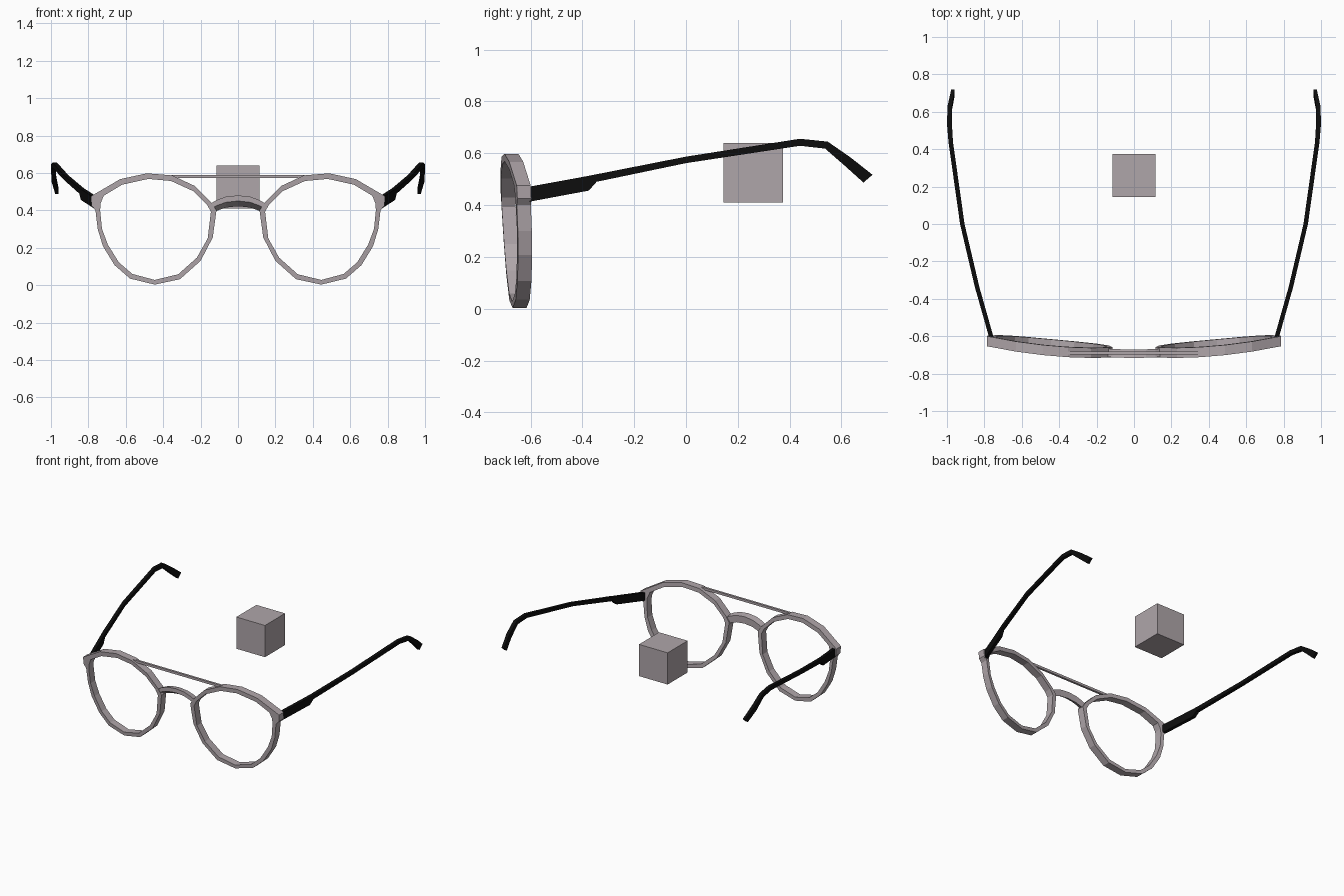
import bpy, bmesh

if "Cube" in bpy.data.objects:
    bpy.data.objects.remove(bpy.data.objects["Cube"])

def material(name, rgb):
    m = bpy.data.materials.new(name)
    m.diffuse_color = (*rgb, 1)
    m.use_nodes = True
    m.node_tree.nodes["Principled BSDF"].inputs["Base Color"].default_value = m.diffuse_color
    return m

FRAME = material("mauve grey", (0.43, 0.38, 0.40))
BLACK = material("black", (0.004, 0.004, 0.004))

def loft(name, sections, mat, closed=False, mirror=False):
    """Skin a run of four-cornered sections; optionally closed into a ring."""
    bm = bmesh.new()
    rings = [[bm.verts.new(p) for p in s] for s in sections]
    n = len(rings)
    for i in range(n if closed else n - 1):
        a, b = rings[i], rings[(i + 1) % n]
        for k in range(4):
            j = (k + 1) % 4
            bm.faces.new((a[k], a[j], b[j], b[k]))
    if not closed:
        bm.faces.new(rings[0])
        bm.faces.new(rings[-1][::-1])
    bmesh.ops.recalc_face_normals(bm, faces=bm.faces)
    me = bpy.data.meshes.new(name)
    bm.to_mesh(me)
    bm.free()
    me.materials.append(mat)
    ob = bpy.data.objects.new(name, me)
    bpy.context.collection.objects.link(ob)
    if mirror:
        ob.modifiers.new("Mirror", 'MIRROR').use_mirror_merge = False
    return ob

def front_y(x, z):
    """Curved, slightly tilted front surface of the frame."""
    return -0.72 + 0.06 * (0.5 - z) + 0.105 * x * x

# Lens rims: outer x, z and inner x, z around the opening
RIM = [
    (.445, .003, .445, .028), (.577, .035, .565, .060), (.660, .107, .637, .122),
    (.722, .208, .695, .215), (.750, .300, .727, .300), (.762, .400, .737, .400),
    (.783, .425, .735, .435), (.787, .475, .718, .478), (.630, .567, .620, .537),
    (.487, .598, .480, .568), (.353, .587, .358, .557), (.230, .530, .240, .503),
    (.140, .440, .165, .430), (.115, .400, .145, .392), (.135, .255, .162, .250),
    (.200, .130, .220, .147), (.310, .032, .320, .058),
]
DEPTH = 0.054
rim_sections = []
for ox, oz, ix, iz in RIM:
    fo, fi = front_y(ox, oz), front_y(ix, iz)
    rim_sections.append([(ox, fo, oz), (ox, fo + DEPTH, oz),
                         (ix, fi + DEPTH, iz), (ix, fi, iz)])
loft("lens_rim", rim_sections, FRAME, closed=True, mirror=True)

# Arched nose bridge with a sloping underside
bridge = []
for x, z in [(-.145, .437), (-.115, .455), (-.065, .473), (0, .48),
             (.065, .473), (.115, .455), (.145, .437)]:
    y = front_y(x, z) + 0.003
    bridge.append([(x, y, z), (x, y + .045, z - .008),
                   (x, y + .045, z - .058), (x, y, z - .03)])
loft("nose_bridge", bridge, FRAME)

# Slim straight brow bar
loft("brow_bar", [[(x, -.698, .573), (x, -.682, .573), (x, -.682, .590), (x, -.698, .590)]
                  for x in (-.355, .355)], FRAME)

# Temple arms: centre x, half width, top y, z and bottom y, z
ARM = [
    (.763, .012, -.605, .471, -.605, .413), (.828, .012, -.375, .513, -.375, .456),
    (.837, .012, -.345, .519, -.345, .490), (.918, .012, 0, .587, 0, .562),
    (.980, .012, .440, .656, .440, .629), (.987, .013, .547, .645, .537, .618),
    (.984, .012, .635, .584, .615, .550), (.968, .009, .720, .517, .685, .487),
]
loft("temple_arm", [[(x - w, ty, tz), (x + w, ty, tz), (x + w, by, bz), (x - w, by, bz)]
                    for x, w, ty, tz, by, bz in ARM], BLACK, mirror=True)

# Floating cube behind the frame
loft("cube", [[(x, .145, .41), (x, .375, .41), (x, .375, .64), (x, .145, .64)]
              for x in (-.115, .115)], FRAME)
